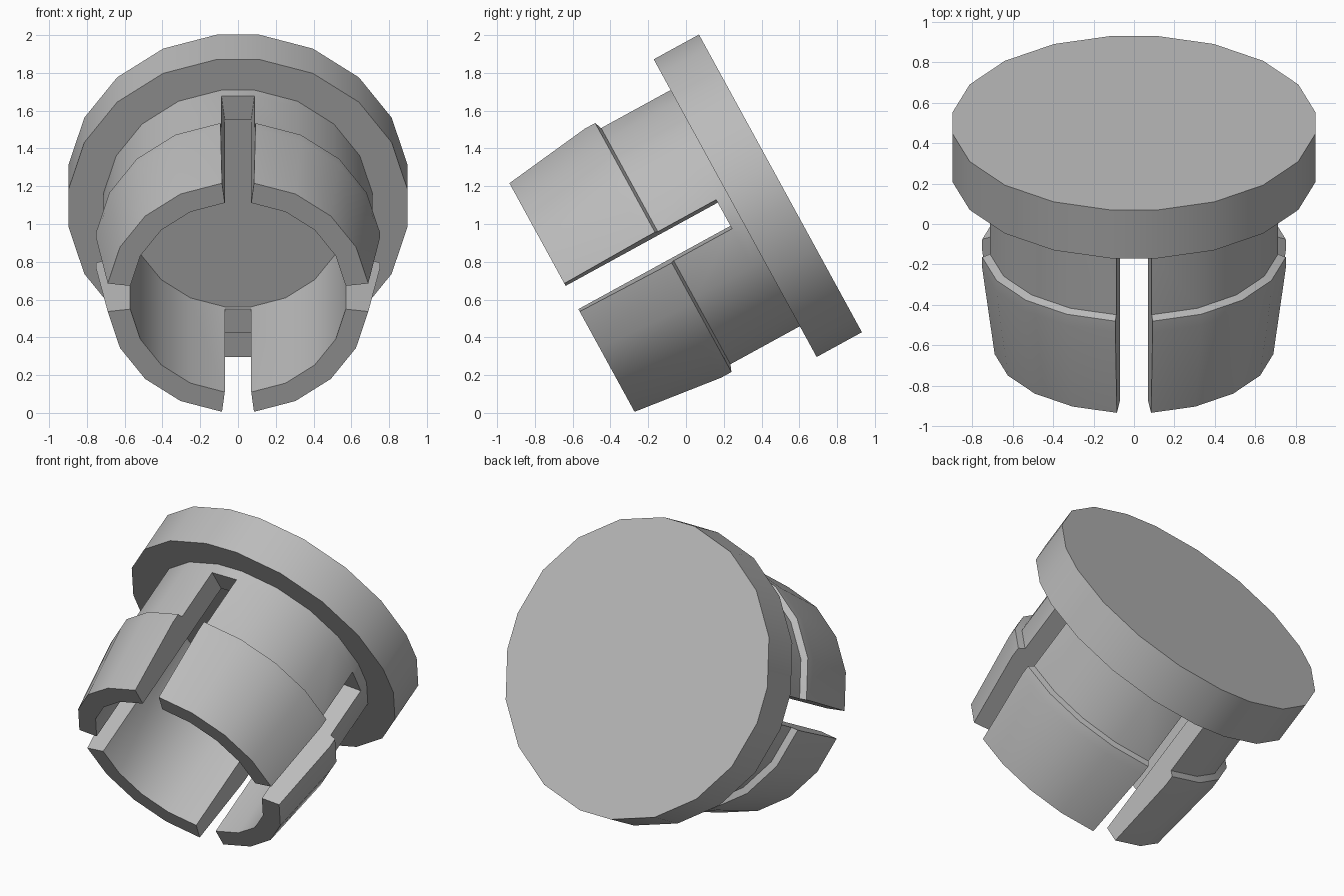
import bpy, bmesh, math
from mathutils import Vector

if "Cube" in bpy.data.objects:
    bpy.data.objects.remove(bpy.data.objects["Cube"], do_unlink=True)

# Single grey plastic
grey = bpy.data.materials.new("grey_plastic")
grey.use_nodes = True
colour = (0.5, 0.5, 0.5, 1)
grey.diffuse_color = colour
grey.node_tree.nodes["Principled BSDF"].inputs["Base Color"].default_value = colour

# Tilted plug axis, running from the cap face down to the open end
TILT = math.radians(28.7)
axis = Vector((0, -math.cos(TILT), -math.sin(TILT)))
up = Vector((0, -math.sin(TILT), math.cos(TILT)))
side = Vector((1, 0, 0))
cap_centre = Vector((0, 0.5, 1.215))

# Profiles as (radius, depth along the axis)
cap = [(0, 0), (0.905, 0), (0.905, 0.273), (0.718, 0.273), (0.718, 0.34)]
prong = [(0.718, 0.34), (0.718, 0.692), (0.757, 0.707), (0.757, 0.77),
         (0.695, 1.258), (0.575, 1.258), (0.575, 0.34)]
socket = [(0.575, 0.34), (0.575, 0.318), (0, 0.318)]
slot_profile = cap + socket
prong_profile = cap + prong[1:-1] + socket

# Each quarter: one narrow slot step, then four prong steps
HALF_SLOT, STEPS = 7, 4
step = (90 - 2 * HALF_SLOT) / STEPS

bm = bmesh.new()


def ring_point(r, depth, degrees):
    a = math.radians(degrees)
    return cap_centre + axis * depth + (up * math.cos(a) + side * math.sin(a)) * r


def add_face(points):
    bm.faces.new([bm.verts.new(p) for p in points])


def sweep(profile, a0, a1):
    for (r0, d0), (r1, d1) in zip(profile, profile[1:]):
        corners = [ring_point(r0, d0, a0), ring_point(r1, d1, a0)]
        if r1:
            corners.append(ring_point(r1, d1, a1))
        if r0:
            corners.append(ring_point(r0, d0, a1))
        add_face(corners)


for quarter in range(4):
    start = quarter * 90 + HALF_SLOT
    end = start + STEPS * step
    sweep(slot_profile, start - 2 * HALF_SLOT, start)
    for i in range(STEPS):
        sweep(prong_profile, start + i * step, start + (i + 1) * step)
    # Flat radial walls on both sides of the prong
    for angle in (start, end):
        add_face([ring_point(r, d, angle) for r, d in prong])

bmesh.ops.remove_doubles(bm, verts=bm.verts[:], dist=0.0005)
bmesh.ops.recalc_face_normals(bm, faces=bm.faces[:])

mesh = bpy.data.meshes.new("slotted_plug")
bm.to_mesh(mesh)
bm.free()
mesh.materials.append(grey)
plug = bpy.data.objects.new("slotted_plug", mesh)
bpy.context.collection.objects.link(plug)

# Smooth round walls, crisp rims
bpy.ops.object.select_all(action="DESELECT")
plug.select_set(True)
bpy.context.view_layer.objects.active = plug
bpy.ops.object.shade_smooth_by_angle(angle=math.radians(25))
